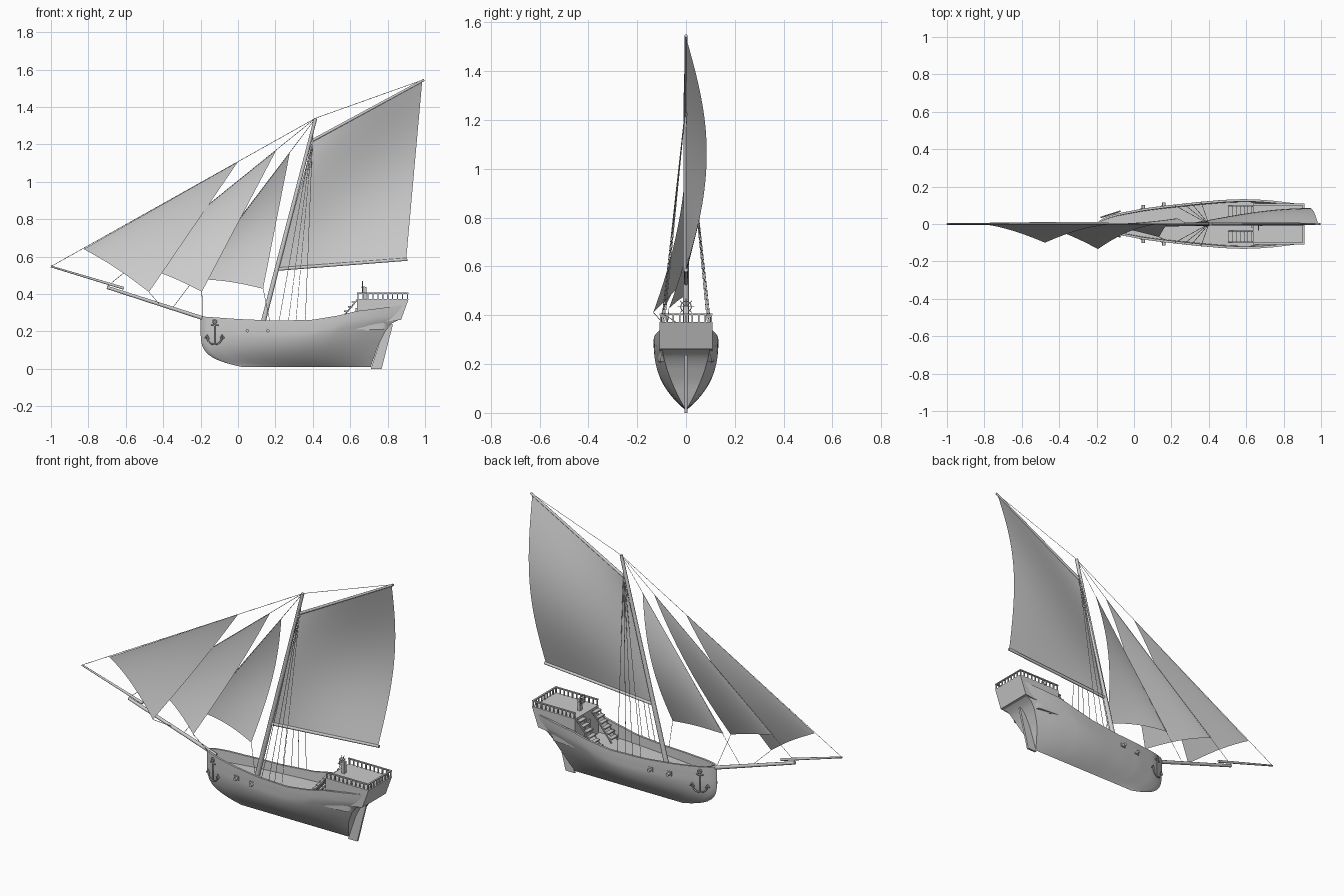
import bpy, bmesh, math
from mathutils import Vector, Matrix

if "Cube" in bpy.data.objects:
    bpy.data.objects.remove(bpy.data.objects["Cube"])

pi, sin, cos = math.pi, math.sin, math.cos


def lerp_table(table, x):
    for (a, p), (b, q) in zip(table, table[1:]):
        if x <= b:
            return p + (q - p) * max(0, (x - a) / (b - a))
    return table[-1][1]


def finish(name, bm, smooth=None):
    me = bpy.data.meshes.new(name)
    bm.to_mesh(me)
    bm.free()
    ob = bpy.data.objects.new(name, me)
    bpy.context.collection.objects.link(ob)
    if smooth:
        bpy.ops.object.select_all(action='DESELECT')
        ob.select_set(True)
        bpy.context.view_layer.objects.active = ob
        bpy.ops.object.shade_smooth_by_angle(angle=math.radians(smooth))
    return ob


def grid_faces(bm, rows):
    vs = [[bm.verts.new(p) for p in r] for r in rows]
    for a, b in zip(vs, vs[1:]):
        for i in range(len(a) - 1):
            bm.faces.new((a[i], a[i + 1], b[i + 1], b[i]))


def boxes(name, items):
    bm = bmesh.new()
    for c, s in items:
        bmesh.ops.create_cube(bm, size=1, matrix=Matrix.Translation(c) @ Matrix.Diagonal((*s, 1)))
    return finish(name, bm)


def prism(name, pts, half):
    bm = bmesh.new()
    f = bm.faces.new([bm.verts.new((x, -half, z)) for x, z in pts])
    r = bmesh.ops.extrude_face_region(bm, geom=[f])
    bmesh.ops.translate(bm, vec=(0, 2 * half, 0), verts=[v for v in r['geom'] if isinstance(v, bmesh.types.BMVert)])
    bmesh.ops.recalc_face_normals(bm, faces=bm.faces)
    return finish(name, bm)


def tubes(name, paths, r, res=1, taper=1.0):
    cu = bpy.data.curves.new(name, 'CURVE')
    cu.dimensions = '3D'
    cu.bevel_depth, cu.bevel_resolution, cu.use_fill_caps = r, res, True
    for pts in paths:
        sp = cu.splines.new('POLY')
        sp.points.add(len(pts) - 1)
        for i, p in enumerate(pts):
            sp.points[i].co = (*p, 1)
            sp.points[i].radius = 1 + (taper - 1) * i / (len(pts) - 1)
    ob = bpy.data.objects.new(name, cu)
    bpy.context.collection.objects.link(ob)
    return ob


# hull: stations along x, rows from keel to sheer, then rim, bulwark and deck
SHEER = [(-.2, .28), (0, .266), (.2, .257), (.4, .262), (.55, .287), (.63, .308), (.85, .335), (.91, .345)]
BEAM = [(-.2, 0), (-.19, .014), (-.17, .028), (-.13, .044), (-.09, .056), (.05, .083), (.165, .098),
        (.35, .118), (.48, .129), (.58, .133), (.66, .131), (.75, .124), (.91, .104)]
STERN = [(0, .71), (.35, .75), (.58, .79), (.7, .822), (.77, .87), (1, .9)]
ROWS = [0, .04, .08, .13, .19, .26, .34, .42, .5, .58, .64, .7, .77, .84, .92, 1]
DECK = .21


def station(u):
    xs = -.2 + 1.1 * u
    top, b = lerp_table(SHEER, xs), lerp_table(BEAM, xs)
    col = []
    for v in ROWS:
        x0 = -.2 + .22 * (1 - v) ** 6
        x = x0 + (lerp_table(STERN, v) - x0) * u
        y = b * (1 - (1 - v) ** (2.6 - .7 * u ** 4))
        col.append((x, y, .01 + (top - .01) * v))
    inner = max(0, b - .012)
    xi = max(xs, -.188)
    col += [(xi, inner, top), (min(xi, .78), inner * .97, DECK), (min(xi, .78), 0, DECK)]
    return col


bm = bmesh.new()
cols = [station((i / 40) ** 1.4) for i in range(41)]
cols.append([(x, 0, z) for x, y, z in cols[-1]])
grid_faces(bm, cols)
bmesh.ops.mirror(bm, geom=bm.verts[:] + bm.edges[:] + bm.faces[:], axis='Y', merge_dist=.0002)
bmesh.ops.remove_doubles(bm, verts=bm.verts, dist=.0002)
bmesh.ops.recalc_face_normals(bm, faces=bm.faces)
finish("hull", bm, 35)

# stern castle and rudder
prism("stern_castle", [(.635, .205), (.7, .205), (.72, .25), (.82, .255), (.872, .262), (.912, .372), (.635, .372)], .108)
prism("rudder", [(.71, 0), (.768, 0), (.828, .237), (.79, .237)], .006)
boxes("cabin_door", [((.633, 0, .27), (.008, .045, .11))])

# railing
posts = []
for s in (-1, 1):
    posts += [((.642 + i * .0264, s * .104, .388), (.006, .006, .034)) for i in range(11)]
    posts.append(((.774, s * .104, .404), (.276, .01, .006)))
posts += [((.907, -.104 + i * .026, .388), (.006, .006, .034)) for i in range(1, 8)]
posts.append(((.907, 0, .404), (.01, .208, .006)))
boxes("railing", posts)

# stairs on both sides of the cabin door
treads, stringers = [], []
for s in (-1, 1):
    treads += [((.515 + .021 * i, s * .068, .232 + .025 * i), (.024, .058, .007)) for i in range(6)]
    stringers += [[(.505, s * y, .21), (.638, s * y, .37)] for y in (.04, .096)]
boxes("stair_treads", treads)
tubes("stair_stringers", stringers, .004)

# steering wheel
C = Vector((.665, 0, .435))


def spoke(a, r):
    return C + Vector((0, r * cos(a), r * sin(a)))


tubes("wheel", [[spoke(i * pi / 10, .022) for i in range(21)]] +
      [[spoke(i * pi / 4, .034), spoke(i * pi / 4 + pi, .034)] for i in range(4)], .0022)
boxes("wheel_stand", [((.68, 0, .405), (.016, .02, .066)), ((.67, 0, .435), (.02, .008, .008))])

# anchors hung on each bow
for s, side in ((-1, "right"), (1, "left")):
    def on_bow(a, z):
        return (-.125 + a * .95, s * (.052 + a * .3), z)
    arc = [on_bow(.042 * cos(t), .17 + .04 * sin(t)) for t in [pi + pi * i / 12 for i in range(13)]]
    ring = [on_bow(.009 * cos(t), .252 + .009 * sin(t)) for t in [2 * pi * i / 12 for i in range(13)]]
    tubes("anchor_" + side, [[on_bow(0, .13), on_bow(0, .245)], arc, ring,
                             [on_bow(-.02, .232), on_bow(.02, .232)],
                             [on_bow(-.054, .162), on_bow(-.042, .18), on_bow(-.032, .16)],
                             [on_bow(.054, .162), on_bow(.042, .18), on_bow(.032, .16)]], .0042)

# gun ports with short barrels
ports, barrels = [], []
for s in (-1, 1):
    for x, y in ((.05, .08), (.16, .094)):
        ports.append(((x, s * y, .205), (.03, .012, .026)))
        barrels.append([(x, s * (y - .01), .203), (x, s * (y + .022), .203)])
boxes("gun_ports", ports)
tubes("gun_barrels", barrels, .009, 2)

# spars
HEAD = (.415, 0, 1.34)
tubes("mast", [[(.122, 0, .2), HEAD]], .014, 3, .65)
tubes("bowsprit", [[(-.14, 0, .255), (-.7, 0, .435)]], .011, 3, .8)
tubes("jib_boom", [[(-.61, 0, .43), (-1, 0, .547)]], .008, 3, .6)
tubes("gaff", [[(.4, 0, 1.222), (.995, 0, 1.545)]], .008, 3, .8)
tubes("main_boom", [[(.205, 0, .532), (.905, 0, .585)]], .009, 3, .9)

# mainsail: four corners, belly growing towards the outer edge
a, b, c, d = (Vector(p) for p in ((.215, 0, .54), (.9, 0, .592), (.985, 0, 1.54), (.4, 0, 1.215)))
bm = bmesh.new()
N = 20
grid_faces(bm, [[(a.lerp(b, i / N)).lerp(d.lerp(c, i / N), j / N)
                 + Vector((0, .085 * sin(pi * j / N) * sin(pi / 2 * i / N), 0))
                 for i in range(N + 1)] for j in range(N + 1)])
finish("mainsail", bm, 60)


# headsails: foot from tack to clew, collapsing to the head
def headsail(name, tack, clew, head, yc, belly):
    bm = bmesh.new()
    t, c, h = (Vector((p[0], 0, p[1])) for p in (tack, clew, head))
    rows = []
    for j in range(N + 1):
        v = j / N
        rows.append([t.lerp(c, s).lerp(h, v) + Vector((0, yc * s ** 1.5 * (1 - v) ** 1.8 + belly * s * sin(pi * v),
                                                       -.012 * sin(pi * s) * (v - 1) ** 2 * -1))
                     for s in [i / N for i in range(N + 1)]])
    grid_faces(bm, rows)
    bmesh.ops.remove_doubles(bm, verts=bm.verts, dist=.0001)
    finish(name, bm, 60)


headsail("outer_headsail", (-.825, .64), (-.476, .41), (0, 1.107), -.1, .01)
headsail("middle_headsail", (-.56, .56), (-.193, .412), (.203, 1.166), -.134, .01)
headsail("inner_headsail", (-.24, .48), (.134, .428), (.278, 1.16), -.07, .045)

# stays, shrouds and sheets
ropes = [[HEAD, (-1, 0, .547)], [HEAD, (-.7, 0, .44)], [HEAD, (-.35, 0, .325)], [HEAD, (.99, 0, 1.545)],
         [(-.476, -.1, .41), (-.42, 0, .345)], [(-.193, -.134, .412), (-.19, -.015, .28)],
         [(.134, -.07, .428), (.17, -.085, .255)]]
for s in (-1, 1):
    for x in (.22, .27, .31, .36):
        ropes.append([(.4, 0, 1.27), (x, s * (lerp_table(BEAM, x) - .006), lerp_table(SHEER, x))])
tubes("rigging", ropes, .0014, 0)
